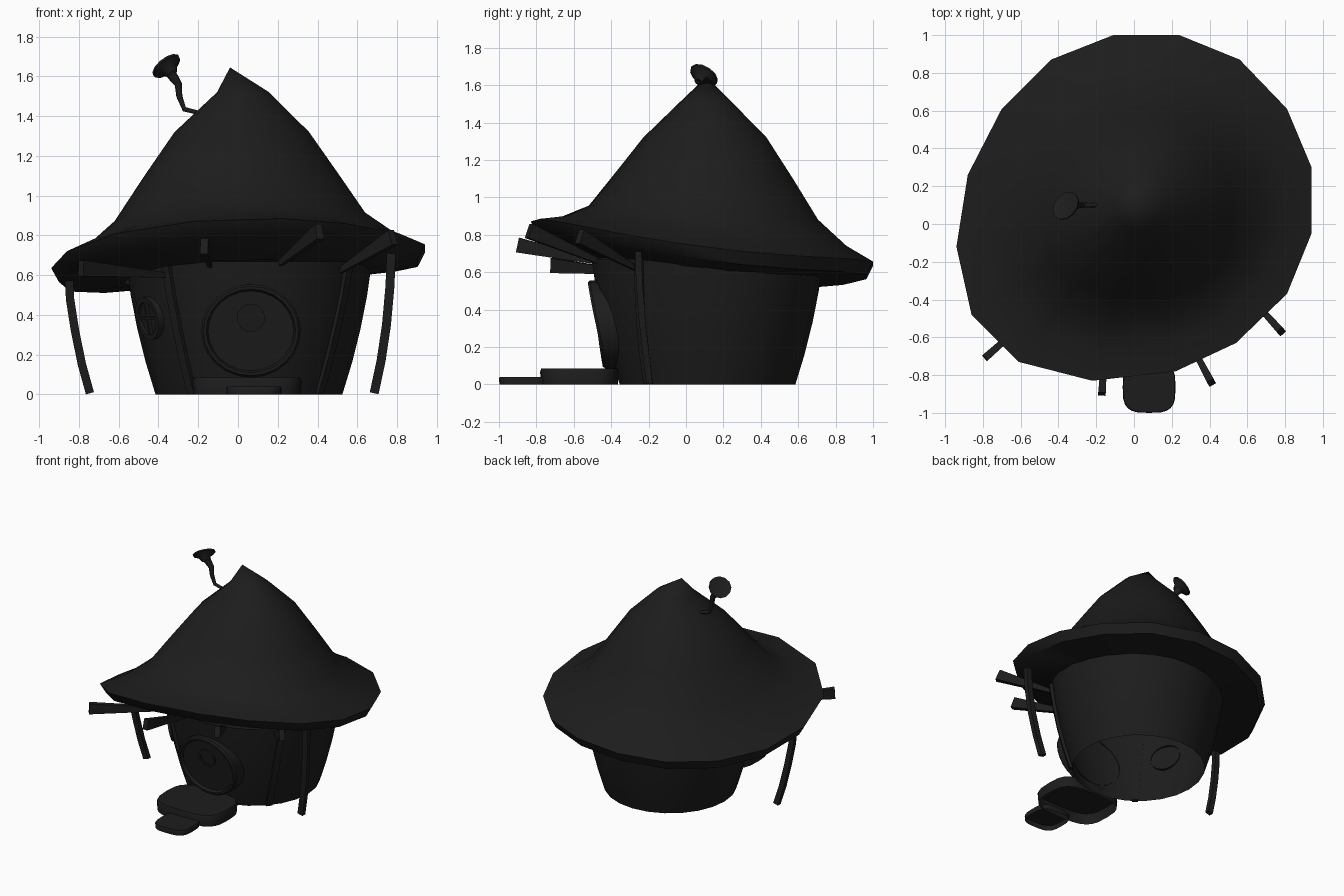
import bpy, bmesh, math
from mathutils import Vector

cube = bpy.data.objects.get("Cube")
if cube:
    bpy.data.objects.remove(cube)

mat = bpy.data.materials.new("charcoal")
mat.use_nodes = True
COLOR = (0.012, 0.012, 0.012, 1)
mat.diffuse_color = COLOR
mat.node_tree.nodes["Principled BSDF"].inputs["Base Color"].default_value = COLOR


def loft(name, rings, cap_start=False, cap_end=False, sharp=40):
    """Skin closed rings of points; a one-point ring makes a tip."""
    bm = bmesh.new()
    loops = [[bm.verts.new(p) for p in ring] for ring in rings]
    for a, b in zip(loops, loops[1:]):
        n = max(len(a), len(b))
        for i in range(n):
            j = (i + 1) % n
            if len(b) == 1:
                bm.faces.new((a[i], a[j], b[0]))
            elif len(a) == 1:
                bm.faces.new((a[0], b[j], b[i]))
            else:
                bm.faces.new((a[i], a[j], b[j], b[i]))
    if cap_start:
        bm.faces.new(loops[0][::-1])
    if cap_end:
        bm.faces.new(loops[-1])
    bmesh.ops.recalc_face_normals(bm, faces=bm.faces)
    mesh = bpy.data.meshes.new(name)
    bm.to_mesh(mesh)
    bm.free()
    mesh.materials.append(mat)
    obj = bpy.data.objects.new(name, mesh)
    bpy.context.collection.objects.link(obj)
    bpy.ops.object.select_all(action='DESELECT')
    obj.select_set(True)
    bpy.context.view_layer.objects.active = obj
    bpy.ops.object.shade_smooth_by_angle(angle=math.radians(sharp))
    return obj


def circle(c, u, v, ru, rv, n=16):
    c, u, v = Vector(c), Vector(u), Vector(v)
    return [c + u * ru * math.cos(t) + v * rv * math.sin(t)
            for t in (math.tau * i / n for i in range(n))]


def bar(name, path, sizes, side):
    """Square bar along a path; side is its width direction."""
    path, side = [Vector(p) for p in path], Vector(side).normalized()
    rings = []
    for i, p in enumerate(path):
        d = (path[min(i + 1, len(path) - 1)] - path[max(i - 1, 0)]).normalized()
        up = d.cross(side).normalized()
        w, h = sizes[min(i, len(sizes) - 1)]
        rings.append([p + side * a * w / 2 + up * b * h / 2
                      for a, b in ((-1, -1), (1, -1), (1, 1), (-1, 1))])
    return loft(name, rings, True, True, 30)


# Wall: a flared tub, open underneath
WX, WY = 0.055, 0.115


def wall_radius(z):
    return 0.47 + 0.33 * z - 0.16 * z * z


def on_wall(angle, z, out=0.0):
    """Point on the wall; angle in degrees from the front towards +x."""
    a, r = math.radians(angle), wall_radius(z) + out
    return Vector((WX + r * math.sin(a), WY - r * math.cos(a), z))


loft("wall", [[on_wall(i * 15, z) for i in range(24)]
              for z in (0, 0.16, 0.33, 0.5, 0.67)])

# Roof: bent cone with a raised front brim
RIM = [(.94, .30), (.81, .61), (.56, .87), (.24, 1), (-.11, 1), (-.44, .87),
       (-.70, .61), (-.88, .26), (-.94, -.12), (-.86, -.48), (-.61, -.73),
       (-.22, -.83), (.22, -.78), (.54, -.63), (.81, -.37), (.94, -.05)]
HUB = Vector((0.03, 0.11))


def roof_ring(f, z, lift):
    ring = []
    for x, y in RIM:
        p = HUB + (Vector((x, y)) - HUB) * f
        a = (y - 0.08) / 0.92
        sweep = 0.07 * x + 0.095 * a * a - 0.125 * a
        ring.append((p.x, p.y, z + lift * sweep))
    return ring


loft("roof", [[(-0.04, 0.11, 1.645)], roof_ring(0.14, 1.52, 0),
              roof_ring(0.36, 1.32, 0), roof_ring(0.52, 1.1, 0.15),
              roof_ring(0.67, 0.885, 0.35), roof_ring(0.84, 0.75, 0.7),
              roof_ring(1, 0.67, 1), roof_ring(0.96, 0.6, 1),
              roof_ring(0.62, 0.58, 0.45)], sharp=50)

# Round door: frame hugging the wall, recessed panel, porthole
DX, DZ = 0.065, 0.32


def front_y(x, z):
    r = wall_radius(z)
    return WY - math.sqrt(r * r - (x - WX) ** 2)


def door_ring(rx, rz, out, dz=0.0, hug=False):
    pts = []
    for t in (math.tau * i / 24 for i in range(24)):
        x, z = DX + rx * math.cos(t), DZ + dz + rz * math.sin(t)
        stand = out + 0.12 * max(0, 0.28 - z)
        y = front_y(x, z) + 0.01 if hug else front_y(DX, z) - stand
        pts.append((x, y, z))
    return pts


loft("door_frame", [door_ring(.25, .235, 0, hug=True), door_ring(.25, .235, .025),
                    door_ring(.24, .225, .038), door_ring(.225, .21, .038),
                    door_ring(.215, .2, .012)], sharp=30)
loft("door_panel", [door_ring(.22, .205, .014)], cap_end=True)
loft("door_porthole", [door_ring(.07, .07, .012, .065), door_ring(.07, .07, .026, .065),
                       door_ring(.05, .05, .026, .065), door_ring(.05, .05, .02, .065)],
     cap_end=True, sharp=30)

# Side window with crossed bars
ANGLE, WZ = -60, 0.385
center = on_wall(ANGLE, WZ)
across = Vector((math.cos(math.radians(ANGLE)), math.sin(math.radians(ANGLE)), 0))
upward = (on_wall(ANGLE, WZ + 0.1) - on_wall(ANGLE, WZ - 0.1)).normalized()
normal = across.cross(upward).normalized()
loft("window_frame", [circle(center + normal * o, across, upward, r, r, 20)
                      for r, o in ((.11, -.02), (.11, .02), (.085, .02), (.085, .004))],
     cap_end=True, sharp=30)
for name, d, s in (("window_bar_upright", upward, across),
                   ("window_bar_level", across, upward)):
    bar(name, [center + normal * .012 - d * .09, center + normal * .012 + d * .09],
        [(.015, .015)], s)

# Timber strips on the wall
for name, top, bottom in (("wall_strip_left", 54, 48), ("wall_strip_right", -42, -37)):
    mid = math.radians((top + bottom) / 2)
    bar(name, [on_wall(bottom + (top - bottom) * t, 0.006 + 0.65 * t, 0.004)
               for t in (0, .25, .5, .75, 1)], [(.045, .025)],
        (math.cos(mid), math.sin(mid), 0))

# Bowed posts under the brim
bar("post_left", [(.685, -.195, .006), (.72, -.215, .17), (.747, -.235, .35),
                  (.765, -.25, .55), (.77, -.255, .71)], [(.035, .045)], (0, 1, 0))
bar("post_right", [(-.745, -.06, .006), (-.785, -.075, .15), (-.82, -.09, .32),
                   (-.845, -.105, .48), (-.85, -.115, .6)], [(.035, .042)], (0, 1, 0))

# Rafters tapering towards the wall
for i, (outer, inner) in enumerate((
        ((-.79, -.71, .635), (-.36, -.33, .6)), ((-.17, -.9, .745), (-.14, -.45, .65)),
        ((.41, -.84, .82), (.2, -.45, .65)), ((.78, -.57, .79), (.51, -.27, .62)))):
    d = Vector(outer) - Vector(inner)
    bar("rafter_%d" % (i + 1), [inner, outer], [(.02, .025), (.04, .08)], (d.y, -d.x, 0))


# Rounded stepping stones, open underneath
def step(name, cx, cy, rx, ry, h):
    def ring(z, grow):
        pts = []
        for t in (math.tau * i / 24 for i in range(24)):
            c, s = math.cos(t), math.sin(t)
            x = math.copysign(abs(c) ** 0.6, c)
            y = math.copysign(abs(s) ** 0.6, s)
            pts.append((cx + x * rx * grow, cy + y * ry * grow, z))
        return pts
    loft(name, [ring(0, .98), ring(h * .8, 1), ring(h, .97)], cap_end=True)


step("upper_step", .045, -.57, .275, .21, .085)
step("lower_step", .08, -.865, .14, .135, .04)

# Crooked chimney pipe ending in an open flared horn
axis = Vector((-.55, .45, .7)).normalized()
u = axis.orthogonal().normalized()
v = axis.cross(u)
pipe = [((-.17, .1, 1.41), .011), ((-.27, .1, 1.435), .013), ((-.295, .1, 1.5), .016),
        ((-.3, .1, 1.56), .02), ((-.335, .095, 1.61), .028)]
rings = []
for i, (p, r) in enumerate(pipe):
    d = (Vector(pipe[min(i + 1, 4)][0]) - Vector(pipe[max(i - 1, 0)][0])).normalized()
    w = Vector((0, 1, 0))
    rings.append(circle(p, w, d.cross(w), r, r, 10))
loft("chimney_pipe", rings, True, True)
horn = Vector((-.335, .075, 1.62))
loft("chimney_horn", [circle(horn + axis * h, u, v, r, r, 12) for h, r in
                      ((-.01, .027), (.02, .045), (.04, .08), (.05, .082), (.046, .07))]
     + [[horn + axis * .03]])
